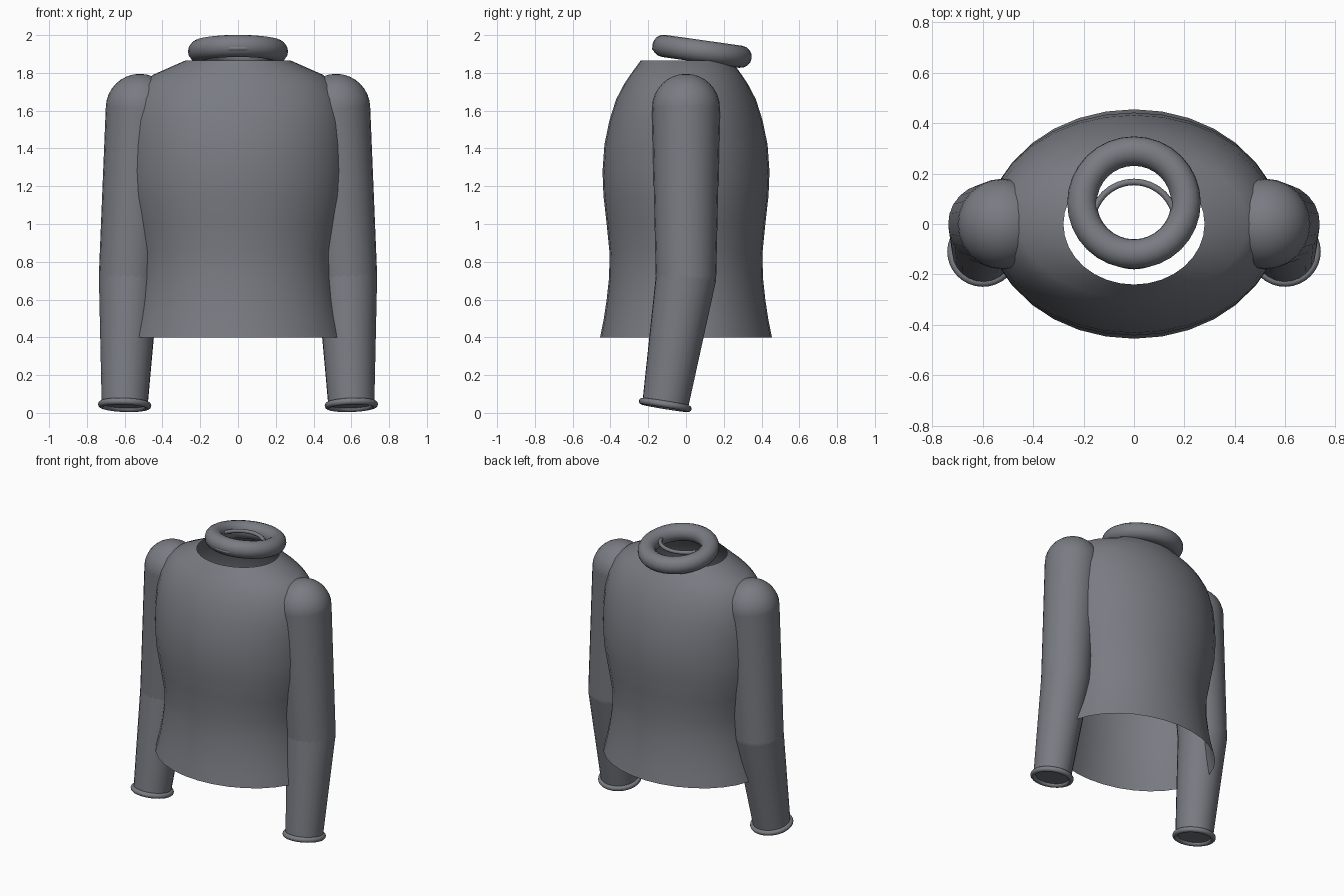
import bpy
import bmesh
from math import cos, sin, tau, radians
from mathutils import Vector, Matrix

cube = bpy.data.objects.get("Cube")
if cube:
    bpy.data.objects.remove(cube, do_unlink=True)

# Single fabric colour
COLOR = (0.19, 0.20, 0.225, 1.0)
fabric = bpy.data.materials.new("slate_grey_fabric")
fabric.use_nodes = True
fabric.diffuse_color = COLOR
fabric.node_tree.nodes["Principled BSDF"].inputs["Base Color"].default_value = COLOR


def finish(obj):
    obj.data.materials.clear()
    obj.data.materials.append(fabric)
    bpy.ops.object.select_all(action="DESELECT")
    obj.select_set(True)
    bpy.context.view_layer.objects.active = obj
    bpy.ops.object.shade_smooth_by_angle(angle=radians(35))
    return obj


def loft(name, rings, cap_end=False):
    """Join equal vertex rings (lists of points) into a tube."""
    bm = bmesh.new()
    loops = [[bm.verts.new(p) for p in ring] for ring in rings]
    n = len(loops[0])
    for low, high in zip(loops, loops[1:]):
        for i in range(n):
            j = (i + 1) % n
            bm.faces.new((low[i], low[j], high[j], high[i]))
    if cap_end:
        bm.faces.new(loops[-1])
    bmesh.ops.recalc_face_normals(bm, faces=bm.faces)
    mesh = bpy.data.meshes.new(name)
    bm.to_mesh(mesh)
    bm.free()
    obj = bpy.data.objects.new(name, mesh)
    bpy.context.collection.objects.link(obj)
    return finish(obj)


def ellipse(center, rx, ry, n, turn=Matrix.Identity(3)):
    c = Vector(center)
    return [c + turn @ Vector((rx * cos(tau * i / n), ry * sin(tau * i / n), 0))
            for i in range(n)]


def tube(name, start, end, r0, r1, cap_end=False):
    a, b = Vector(start), Vector(end)
    turn = (a - b).to_track_quat("Z", "Y").to_matrix()
    return loft(name, [ellipse(a, r0, r0, 24, turn), ellipse(b, r1, r1, 24, turn)], cap_end)


def ball(name, center, r):
    bpy.ops.mesh.primitive_uv_sphere_add(segments=24, ring_count=16, radius=r, location=center)
    obj = bpy.context.object
    obj.name = name
    return finish(obj)


def ring(name, center, major, minor, rotation=(0, 0, 0), sides=12):
    bpy.ops.mesh.primitive_torus_add(major_radius=major, minor_radius=minor, major_segments=32,
                                     minor_segments=sides, location=center, rotation=rotation)
    obj = bpy.context.object
    obj.name = name
    return finish(obj)


# Torso shell, open at hem and neck: height, half width, half depth
profile = [
    (0.40, 0.57, 0.455), (0.50, 0.545, 0.435), (0.60, 0.525, 0.42),
    (0.72, 0.51, 0.407), (0.85, 0.51, 0.405), (1.00, 0.54, 0.42),
    (1.15, 0.57, 0.437), (1.28, 0.58, 0.442), (1.42, 0.58, 0.432),
    (1.55, 0.575, 0.405), (1.66, 0.55, 0.37), (1.74, 0.505, 0.328),
    (1.79, 0.45, 0.295), (1.865, 0.28, 0.24),
]
loft("torso", [ellipse((0, 0, z), a, b, 32) for z, a, b in profile])

# Rolled collar, tipped down toward the back, and thin inner neck ring
ring("collar", (0, 0.085, 1.914), 0.206, 0.059, (radians(-8), 0, 0), 16)
ring("neck_ring", (0, 0, 1.93), 0.167, 0.013)

# Sleeves
for side, s in (("left", 1), ("right", -1)):
    shoulder = Vector((s * 0.52, 0, 1.615))
    elbow = Vector((s * 0.577, 0, 0.72))
    wrist = Vector((s * 0.6, -0.11, 0.042))
    ball(side + "_shoulder", shoulder, 0.18)
    tube(side + "_upper_sleeve", shoulder, elbow, 0.18, 0.16)
    ball(side + "_elbow", elbow, 0.16)
    tube(side + "_lower_sleeve", elbow, wrist, 0.16, 0.122, cap_end=True)
    tilt = (elbow - wrist).to_track_quat("Z", "Y").to_euler()
    ring(side + "_cuff", wrist, 0.123, 0.018, tilt)
